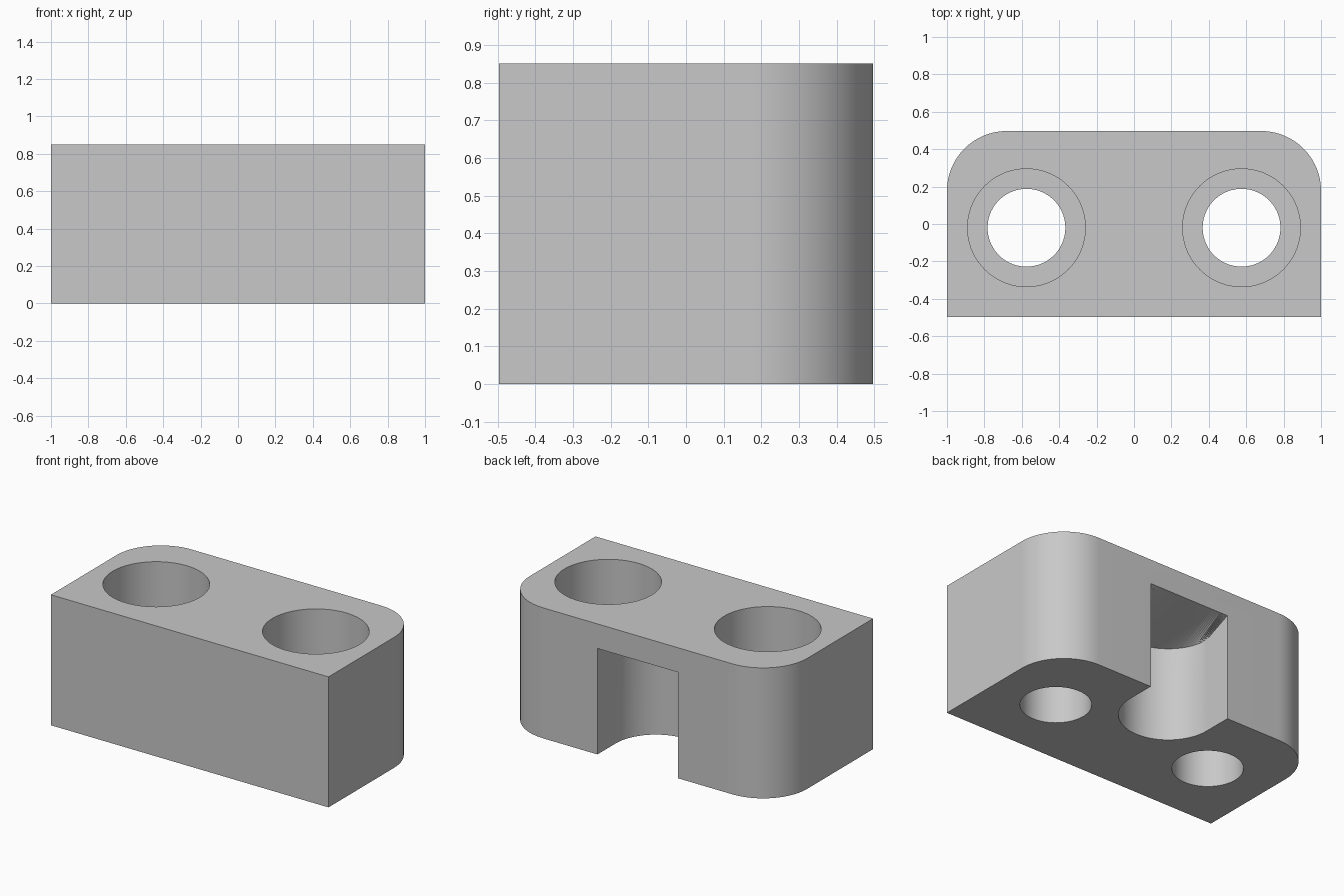
import bpy
import bmesh
from math import sin, cos, pi, radians

HALF_X, HALF_Y, HEIGHT = 1.0, 0.497, 0.85
CORNER = 0.32                      # rear corner radius
HOLE_X, HOLE_Y = 0.575, -0.02      # bolt hole centre
BORE_R, HOLE_R, SHOULDER = 0.315, 0.208, 0.37
SLOT_R, SLOT_Y = 0.29, 0.31        # rear slot
SLOT_TOP, SLOT_INNER = 0.69, 0.61  # roof height at the opening and at the round end

old = bpy.data.objects.get("Cube")
if old:
    bpy.data.objects.remove(old, do_unlink=True)

grey = bpy.data.materials.new("plain grey")
grey.use_nodes = True
colour = (0.58, 0.58, 0.58, 1)
grey.diffuse_color = colour
grey.node_tree.nodes["Principled BSDF"].inputs["Base Color"].default_value = colour


def arc(cx, cy, r, start, end, steps):
    """Points along an arc, angles in degrees."""
    angles = [radians(start + (end - start) * i / steps) for i in range(steps + 1)]
    return [(cx + r * cos(a), cy + r * sin(a)) for a in angles]


def finish(name, bm):
    bmesh.ops.recalc_face_normals(bm, faces=bm.faces)
    mesh = bpy.data.meshes.new(name)
    bm.to_mesh(mesh)
    bm.free()
    mesh.materials.append(grey)
    obj = bpy.data.objects.new(name, mesh)
    bpy.context.collection.objects.link(obj)
    return obj


def prism(name, points, z0, z1):
    """Extrude a flat outline between two heights."""
    bm = bmesh.new()
    face = bm.faces.new([bm.verts.new((x, y, z0)) for x, y in points])
    top = bmesh.ops.extrude_face_region(bm, geom=[face])["geom"]
    verts = [v for v in top if isinstance(v, bmesh.types.BMVert)]
    bmesh.ops.translate(bm, vec=(0, 0, z1 - z0), verts=verts)
    return finish(name, bm)


def slot_cutter():
    """U-shaped slot whose roof is ruled from the round end up to the opening."""
    bm = bmesh.new()
    steps = 48
    end = arc(0, SLOT_Y, SLOT_R, 180, 360, steps)
    line = [(-SLOT_R + 2 * SLOT_R * i / steps, HALF_Y) for i in range(steps + 1)]
    outer = HALF_Y + 0.1

    def row(points, z):
        return [bm.verts.new((x, y, z)) for x, y in points]

    rows = [
        row([(x, outer) for x, _ in line], -0.1),
        row(end, -0.1),
        row(end, SLOT_INNER),
        row(line, SLOT_TOP),
        row([(x, outer) for x, _ in line], SLOT_TOP),
    ]
    for a, b in zip(rows, rows[1:] + rows[:1]):
        for i in range(steps):
            bm.faces.new((a[i], a[i + 1], b[i + 1], b[i]))
    # Side walls, kept flat
    for i in (0, -1):
        bm.faces.new([r[i] for r in rows])
    bmesh.ops.triangulate(bm, faces=bm.faces)
    return finish("slot_cutter", bm)


# Block with two rounded rear corners
inner_x, inner_y = HALF_X - CORNER, HALF_Y - CORNER
outline = [(-HALF_X, -HALF_Y), (HALF_X, -HALF_Y)]
outline += arc(inner_x, inner_y, CORNER, 0, 90, 24)
outline += arc(-inner_x, inner_y, CORNER, 90, 180, 24)
block = prism("mounting_block", outline, 0, HEIGHT)

# Counterbored bolt holes and the rear slot
cutters = [slot_cutter()]
for side, label in ((1, "left"), (-1, "right")):
    for part, r, z0 in (("hole", HOLE_R, -0.1), ("counterbore", BORE_R, SHOULDER)):
        ring = arc(side * HOLE_X, HOLE_Y, r, 0, 360, 72)[:-1]
        cutters.append(prism(f"{label}_{part}_cutter", ring, z0, HEIGHT + 0.1))

for cutter in cutters:
    cutter.hide_render = True
    mod = block.modifiers.new(cutter.name, "BOOLEAN")
    mod.operation = "DIFFERENCE"
    mod.solver = "EXACT"
    mod.object = cutter

# Apply the cuts and drop the cutters
bpy.context.view_layer.update()
graph = bpy.context.evaluated_depsgraph_get()
cut_mesh = bpy.data.meshes.new_from_object(block.evaluated_get(graph))
block.modifiers.clear()
block.data = cut_mesh
for cutter in cutters:
    bpy.data.objects.remove(cutter, do_unlink=True)

# Smooth curved walls, sharp rims
bpy.ops.object.select_all(action="DESELECT")
block.select_set(True)
bpy.context.view_layer.objects.active = block
bpy.ops.object.shade_smooth_by_angle(angle=radians(15))
